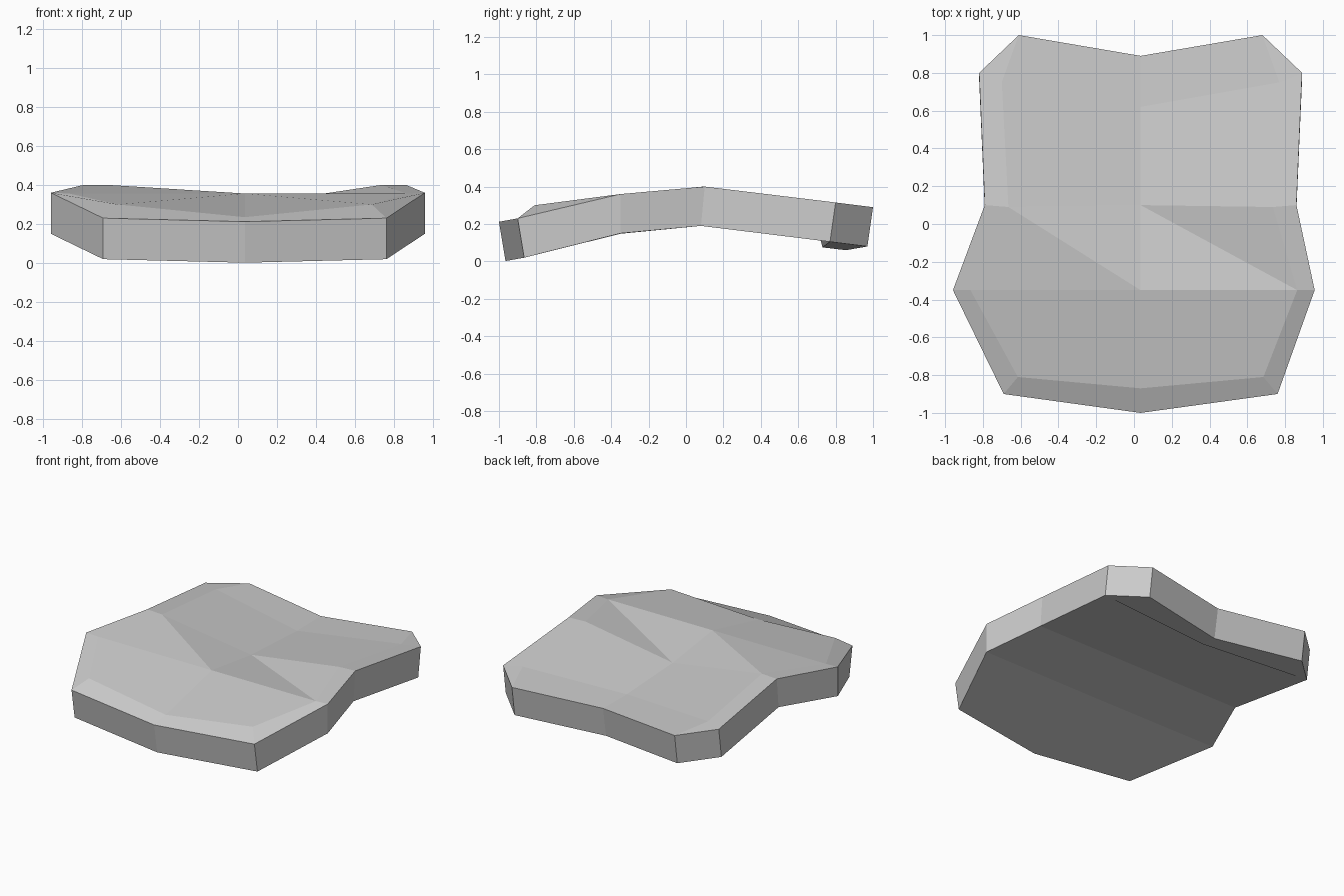
import bpy
import bmesh

cube = bpy.data.objects.get("Cube")
if cube:
    bpy.data.objects.remove(cube, do_unlink=True)

MID = 0.035     # x of the plate's crease
THICK = 0.21

# Half outline: half width, y, z, and the y lean of the bottom edge
rim = {
    "notch": (0, 0.89, 0.27, -0.035),
    "corner": (0.645, 1.0, 0.29, -0.03),
    "shoulder": (0.855, 0.80, 0.315, -0.03),
    "waist": (0.825, 0.10, 0.40, -0.02),
    "hip": (0.9575, -0.35, 0.36, 0.0),
    "hem": (0.725, -0.90, 0.23, 0.035),
    "tip": (0, -1.0, 0.212, 0.035),
}
# Raised inner panel and its crease
panel = {
    "in_notch": (0, 0.62, 0.268),
    "in_shoulder": (0.735, 0.75, 0.32),
    "in_waist": (0.70, 0.09, 0.40),
    "in_hip": (0.865, -0.35, 0.356),
    "in_hem": (0.65, -0.81, 0.30),
    "in_tip": (0, -0.87, 0.235),
    "crease_waist": (0, 0.10, 0.295),
    "crease_hip": (0, -0.35, 0.356),
}
# Underside crease with a small step under the notch
under = {
    "under_waist": (0, 0.08, 0.19),
    "under_hip": (0, -0.35, 0.148),
    "step_top": (0, 0.72, 0.112),
    "step_low": (0, 0.73, 0.075),
}

bm = bmesh.new()
made = {}


def vert(name, side):
    """Fetch or create a named point on one side; crease points are shared."""
    base = name.removeprefix("low_")
    if base in rim:
        w, y, z, lean = rim[base]
        if base != name:
            y, z = y + lean, z - THICK
    else:
        w, y, z = panel.get(base) or under[base]
    key = (name, side if w else 0)
    if key not in made:
        skew = -0.036 if "hip" in name and w else 0
        made[key] = bm.verts.new((MID + side * w + skew, y, z))
    return made[key]


def face(side, names):
    bm.faces.new([vert(n, side) for n in names.split()])


faces = [
    # sloping border
    "notch corner in_shoulder in_notch",
    "corner shoulder in_shoulder",
    "shoulder waist in_waist in_shoulder",
    "waist hip in_hip in_waist",
    "hip hem in_hem in_hip",
    "hem tip in_tip in_hem",
    # inner panel
    "in_notch in_shoulder in_waist crease_waist",
    "crease_hip in_hip in_hem in_tip",
    # underside
    "step_top under_waist low_waist low_shoulder",
    "under_waist under_hip low_hip low_waist",
    "under_hip low_tip low_hem low_hip",
    "step_top low_shoulder step_low",
    "step_low low_shoulder low_corner low_notch",
]
outline = list(rim)
for side in (-1, 1):
    for names in faces:
        face(side, names)
    # edge walls
    for a, b in zip(outline, outline[1:]):
        face(side, f"{a} low_{a} low_{b} {b}")
# panel between waist and hip folds along a different diagonal on each side
face(-1, "crease_waist in_waist crease_hip")
face(-1, "in_waist in_hip crease_hip")
face(1, "crease_waist in_waist in_hip")
face(1, "crease_waist in_hip crease_hip")

bmesh.ops.recalc_face_normals(bm, faces=bm.faces[:])
mesh = bpy.data.meshes.new("curved_plate")
bm.to_mesh(mesh)
bm.free()

# Plain grey
grey = bpy.data.materials.new("light_grey")
grey.use_nodes = True
colour = (0.6, 0.6, 0.6, 1)
grey.diffuse_color = colour
grey.node_tree.nodes["Principled BSDF"].inputs["Base Color"].default_value = colour
mesh.materials.append(grey)

plate = bpy.data.objects.new("curved_plate", mesh)
bpy.context.scene.collection.objects.link(plate)
